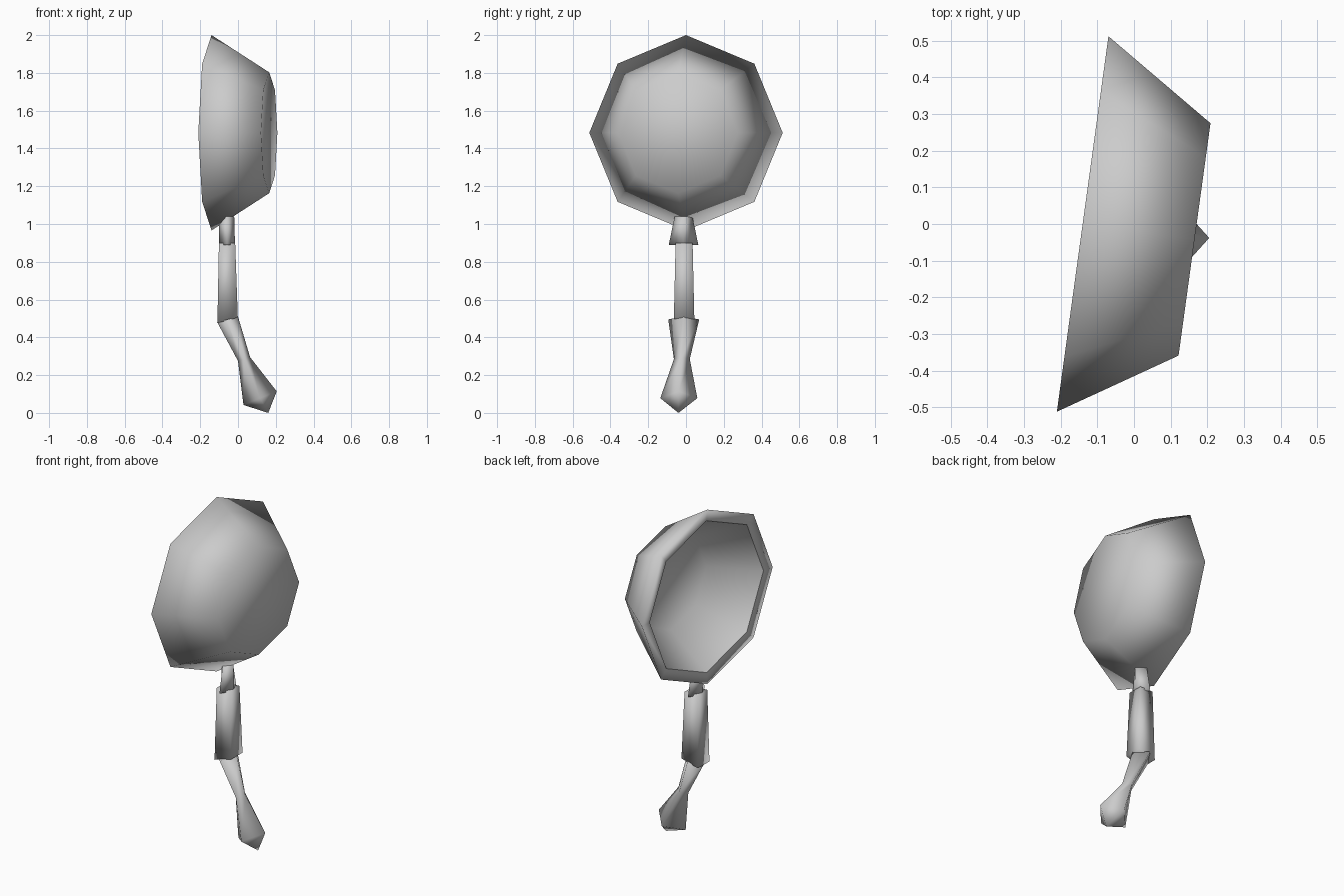
import bpy
import bmesh
from math import cos, sin, pi
from mathutils import Vector

cube = bpy.data.objects.get("Cube")
if cube:
    bpy.data.objects.remove(cube, do_unlink=True)

grey = bpy.data.materials.new("plain grey")
grey.use_nodes = True
colour = (0.6, 0.6, 0.6, 1)
grey.diffuse_color = colour
grey.node_tree.nodes["Principled BSDF"].inputs["Base Color"].default_value = colour


def loft(name, rings, cap_start=False, cap_end=False, flip=False):
    """Skin matching rings of points; a cap closes a ring."""
    bm = bmesh.new()
    loops = [[bm.verts.new(p) for p in ring] for ring in rings]
    for a, b in zip(loops, loops[1:]):
        n = len(a)
        for i in range(n):
            j = (i + 1) % n
            bm.faces.new((a[i], a[j], b[j], b[i]))
    if cap_start:
        bm.faces.new(loops[0][::-1])
    if cap_end:
        bm.faces.new(loops[-1])
    bmesh.ops.remove_doubles(bm, verts=bm.verts[:], dist=0.0005)
    if flip:
        bmesh.ops.reverse_faces(bm, faces=bm.faces[:])
    mesh = bpy.data.meshes.new(name)
    bm.to_mesh(mesh)
    bm.free()
    mesh.materials.append(grey)
    mesh.shade_smooth()
    obj = bpy.data.objects.new(name, mesh)
    bpy.context.collection.objects.link(obj)
    return obj


# Bowl: eight-sided rings about a slightly turned, nearly level axis
side = Vector((0.136, 0.99, 0))
up = Vector((0, 0, 1))


def octagon(x, y, r, z=1.483):
    return [Vector((x, y, z)) + r * (cos(i * pi / 4) * side + sin(i * pi / 4) * up)
            for i in range(8)]


rim = octagon(-0.14, 0, 0.517)
lip = octagon(-0.135, 0, 0.45)
base = octagon(0.165, -0.042, 0.32)
lining_base = octagon(0.125, -0.036, 0.28)
loft("bowl_shell", [lip, rim, base], cap_end=True, flip=True)
loft("bowl_lining", [lining_base, lip], cap_start=True, flip=True)


# Handle: four-sided stations, (x, y, z), half depth, half width, tilt
def diamond(x, y, z, depth, width, tilt=0.0):
    return [(x + depth, y, z + tilt), (x, y + width, z),
            (x - depth, y, z - tilt), (x, y - width, z)]


def square(x, y, z, depth, width, tilt=0.0):
    return [(x + a * depth, y + b * width, z + a * tilt)
            for a, b in ((1, -1), (1, 1), (-1, 1), (-1, -1))]


loft("handle_collar", [diamond(-0.058, -0.013, 0.89, 0.042, 0.078),
                       diamond(-0.06, -0.013, 1.04, 0.04, 0.047)],
     cap_start=True, cap_end=True)
loft("handle_grip", [square(-0.055, -0.01, 0.49, 0.054, 0.054, 0.015),
                     square(-0.058, -0.01, 0.9, 0.043, 0.045)],
     cap_start=True, cap_end=True)
tip = [(0.16, -0.04, 0.0)] * 4
loft("handle_end", [tip,
                    diamond(0.117, -0.038, 0.078, 0.088, 0.098, 0.036),
                    diamond(0.032, -0.022, 0.285, 0.032, 0.042, 0.01),
                    diamond(-0.055, -0.012, 0.495, 0.055, 0.082, 0.015)],
     cap_end=True)
